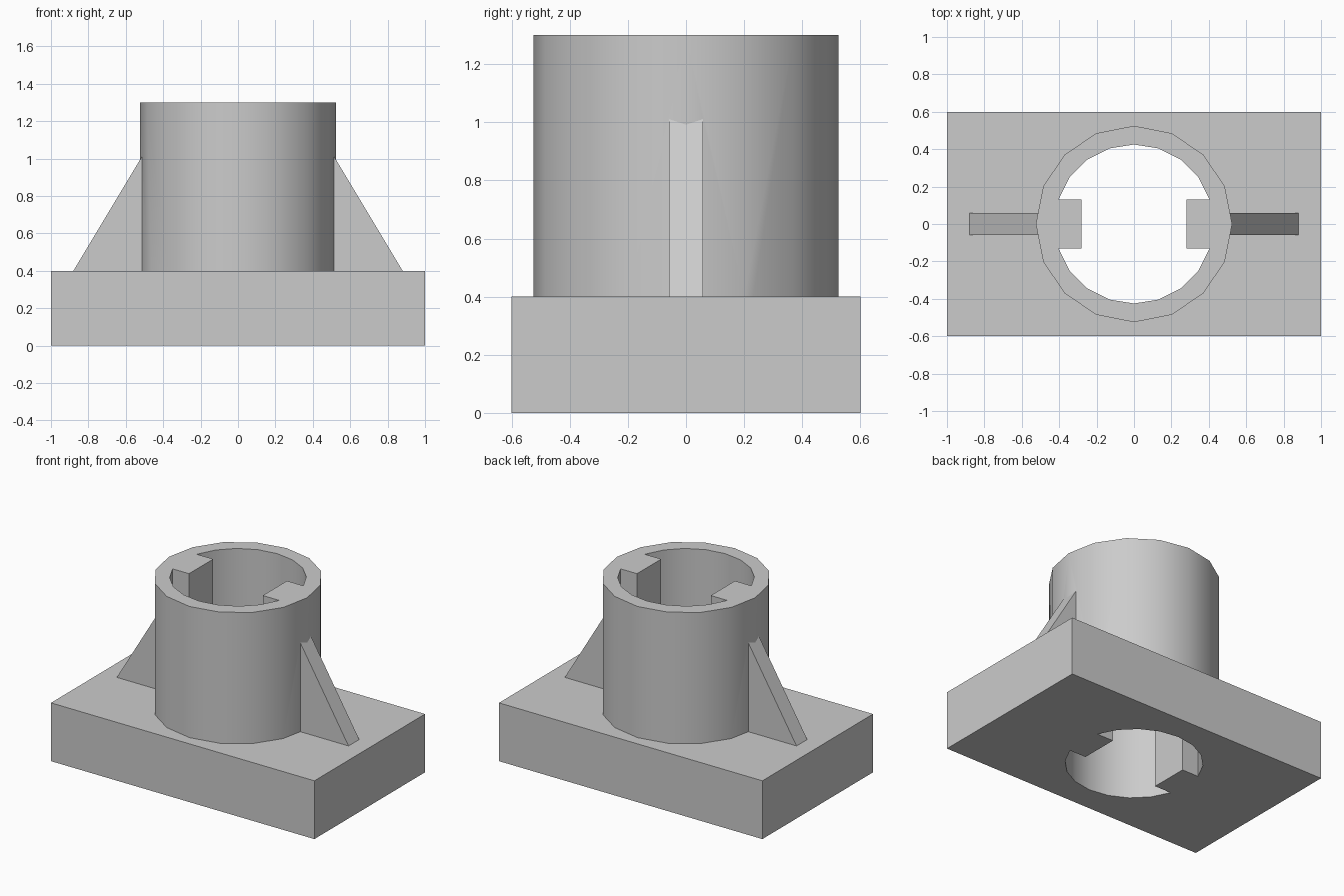
import bpy, bmesh
from math import sin, cos, radians
from mathutils import Vector

if "Cube" in bpy.data.objects:
    bpy.data.objects.remove(bpy.data.objects["Cube"])


def prism(name, profile, direction):
    """Extrude a closed 3D profile along a direction into a solid."""
    bm = bmesh.new()
    face = bm.faces.new([bm.verts.new(p) for p in profile])
    ext = bmesh.ops.extrude_face_region(bm, geom=[face])
    verts = [v for v in ext["geom"] if isinstance(v, bmesh.types.BMVert)]
    bmesh.ops.translate(bm, vec=Vector(direction), verts=verts)
    bmesh.ops.recalc_face_normals(bm, faces=bm.faces)
    mesh = bpy.data.meshes.new(name)
    bm.to_mesh(mesh)
    bm.free()
    obj = bpy.data.objects.new(name, mesh)
    bpy.context.collection.objects.link(obj)
    return obj


def combine(target, tool, operation):
    """Boolean a helper solid into the target, then remove the helper."""
    tool.hide_render = True
    mod = target.modifiers.new(tool.name, 'BOOLEAN')
    mod.object, mod.operation, mod.solver = tool, operation, 'EXACT'
    bpy.context.view_layer.objects.active = target
    bpy.ops.object.modifier_apply(modifier=mod.name)
    bpy.data.objects.remove(tool)


def polar(r, deg, z):
    return (r * cos(radians(deg)), r * sin(radians(deg)), z)


# Base block
body = prism("flanged_socket",
             [(-1, -0.6, 0), (1, -0.6, 0), (1, 0.6, 0), (-1, 0.6, 0)], (0, 0, 0.4))

# Sixteen-sided collar
collar = prism("collar", [polar(0.525, i * 22.5, 0.2) for i in range(16)], (0, 0, 1.1))
combine(body, collar, 'UNION')

# Triangular ribs on both sides
for s in (-1, 1):
    profile = [(0.88, 0.4), (0.46, 1.1), (0.46, 0.3), (0.88, 0.3)]
    rib = prism("rib", [(s * x, -0.058, z) for x, z in profile], (0, 0.116, 0))
    combine(body, rib, 'UNION')

# Through bore: twenty-sided, with two keys left standing
bore = []
for start, s in ((18, -1), (198, 1)):
    bore += [polar(0.425, start + 18 * i, -0.1) for i in range(9)]
    y = 0.425 * sin(radians(18))
    bore += [(s * 0.28, -s * y, -0.1), (s * 0.28, s * y, -0.1)]
# Order the key corners so they follow each arc
bore[9:11] = reversed(bore[9:11])
bore[20:22] = reversed(bore[20:22])
if bore[9][1] < 0:
    bore[9:11] = reversed(bore[9:11])
if bore[20][1] > 0:
    bore[20:22] = reversed(bore[20:22])
combine(body, prism("keyed_bore", bore, (0, 0, 1.6)), 'DIFFERENCE')

# Smooth round walls, crisp edges
body.select_set(True)
bpy.context.view_layer.objects.active = body
bpy.ops.object.shade_smooth_by_angle(angle=radians(30))
